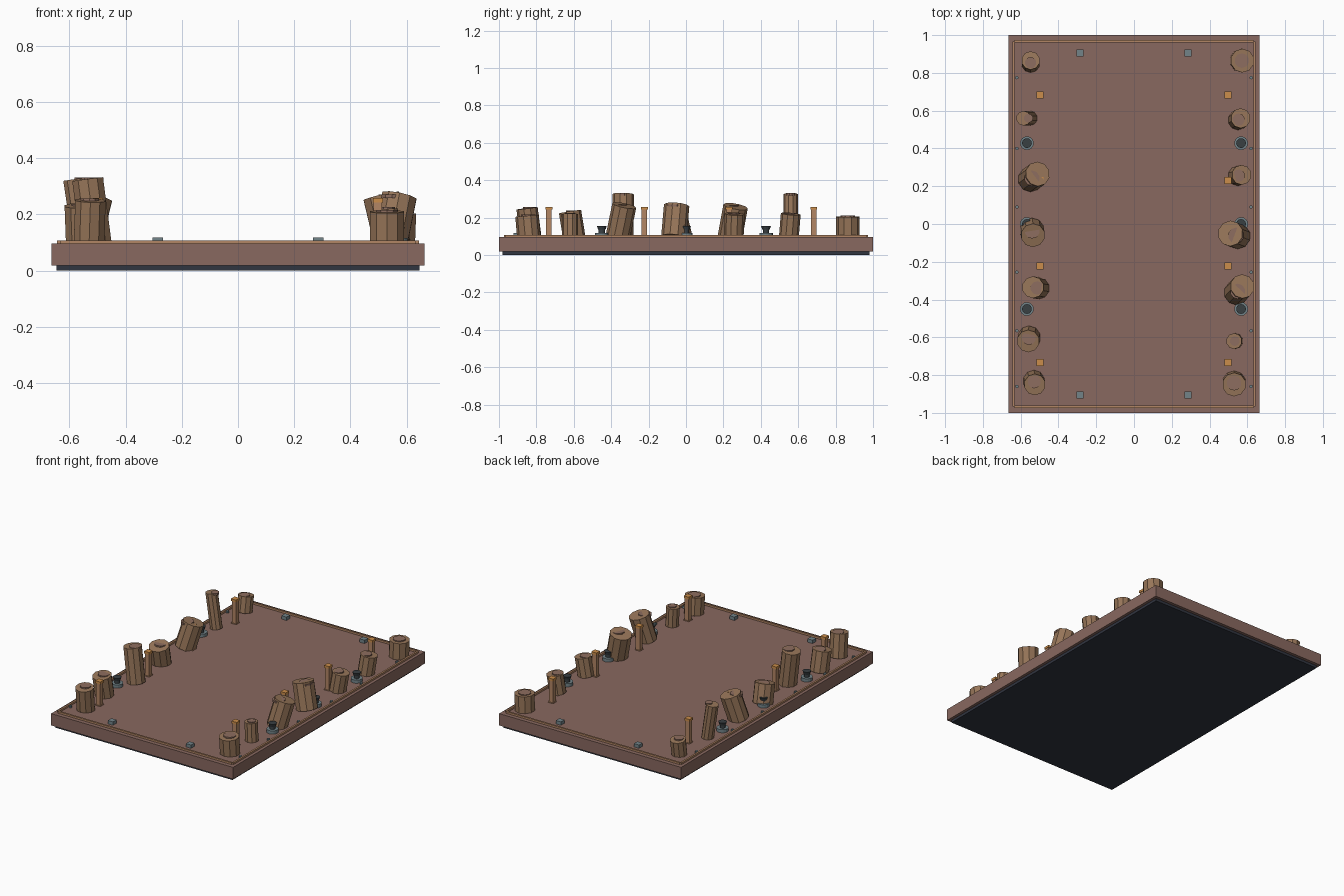
import bpy
from mathutils import Vector

if "Cube" in bpy.data.objects:
    bpy.data.objects.remove(bpy.data.objects["Cube"])

DECK = 0.096


def mat(name, r, g, b):
    m = bpy.data.materials.new(name)
    m.diffuse_color = (r, g, b, 1)
    m.use_nodes = True
    m.node_tree.nodes["Principled BSDF"].inputs["Base Color"].default_value = m.diffuse_color
    return m


EARTH = mat("earth", .25, .14, .115)
DARK = mat("dark_base", .03, .035, .05)
BARK = mat("bark", .31, .18, .10)
HEART = mat("heartwood", .27, .155, .115)
ORANGE = mat("orange", .60, .27, .07)
SHAFT = mat("shaft", .45, .24, .13)
STEEL = mat("steel", .17, .23, .25)
IRON = mat("iron", .04, .05, .055)


def finish(name, m):
    o = bpy.context.object
    o.name = name
    o.data.materials.append(m)
    return o


def box(name, x, y, z0, z1, sx, sy, m):
    bpy.ops.mesh.primitive_cube_add(size=1, location=(x, y, (z0 + z1) / 2))
    bpy.context.object.scale = (sx, sy, z1 - z0)
    return finish(name, m)


def rod(name, a, b, r, m, sides=10, r2=None):
    """Flat-shaded cylinder or cone from point a to point b."""
    a, b = Vector(a), Vector(b)
    bpy.ops.mesh.primitive_cone_add(vertices=sides, radius1=r, radius2=r if r2 is None else r2,
                                    depth=(b - a).length, location=(a + b) / 2)
    bpy.context.object.rotation_euler = Vector((0, 0, 1)).rotation_difference(b - a).to_euler()
    return finish(name, m)


# Platform: dark underside and thick slab
box("underside", 0, 0, 0, .02, 1.29, 1.96, DARK)
box("slab", 0, 0, .018, DECK, 1.328, 2.0, EARTH)

# Raised trim around the edge
for s in (-1, 1):
    box("side_trim", s * .638, 0, DECK - .002, .108, .012, 1.93, SHAFT)
    box("end_trim", 0, s * .967, DECK - .002, .108, 1.265, .012, SHAFT)

for s in (-1, 1):
    # Studs along the long edges
    for y in (.775, .4, .09, -.255, -.565, -.86):
        rod("edge_stud", (s * .62, y, DECK - .002), (s * .62, y, .108), .009, STEEL, 8)
    # Small blocks near the ends
    for y in (-.905, .905):
        box("end_block", s * .285, y, DECK - .002, .118, .037, .037, STEEL)
    # Marker posts with caps
    for y in (.683, .231, -.223, -.733):
        box("post_foot", s * .498, y, DECK - .002, .1, .038, .038, SHAFT)
        box("post_shaft", s * .498, y, DECK - .002, .243, .03, .03, SHAFT)
        box("post_cap", s * .498, y, .243, .258, .037, .037, ORANGE)
    # Bollards
    for y in (.428, 0, -.45):
        x = s * .567
        rod("bollard_base", (x, y, DECK - .002), (x, y, .117), .036, STEEL, 16)
        rod("bollard_stem", (x, y, .117), (x, y, .14), .017, IRON, 12)
        rod("bollard_head", (x, y, .136), (x, y, .155), .02, IRON, 12, .026)

# Stumps: top x, y, z, base x, y, radius
STUMPS = [
    (.53, -.85, .21, .53, -.84, .063), (.53, -.62, .22, .535, -.62, .042),
    (.574, -.33, .265, .54, -.365, .065), (.51, -.05, .265, .55, -.065, .068),
    (.57, .26, .22, .55, .255, .053), (.565, .56, .22, .55, .55, .053),
    (.574, .865, .205, .57, .865, .063),
    (-.547, .866, .2, -.547, .85, .049), (-.585, .56, .325, -.55, .56, .039),
    (-.51, .265, .26, -.55, .235, .066), (-.535, -.06, .22, -.54, -.03, .064),
    (-.535, -.335, .325, -.505, -.34, .058), (-.56, -.62, .232, -.555, -.598, .06),
    (-.525, -.85, .25, -.53, -.83, .057),
]
for tx, ty, tz, bx, by, r in STUMPS:
    rod("stump", (bx, by, DECK), (tx, ty, tz), r, BARK, 10)
    # Level heartwood disc that pokes out of the leaning top
    hx, hy = bx * .75 + tx * .25, by * .75 + ty * .25
    rod("stump_heart", (hx, hy, tz - .006), (hx, hy, tz + .006), r * .62, HEART, 10)
